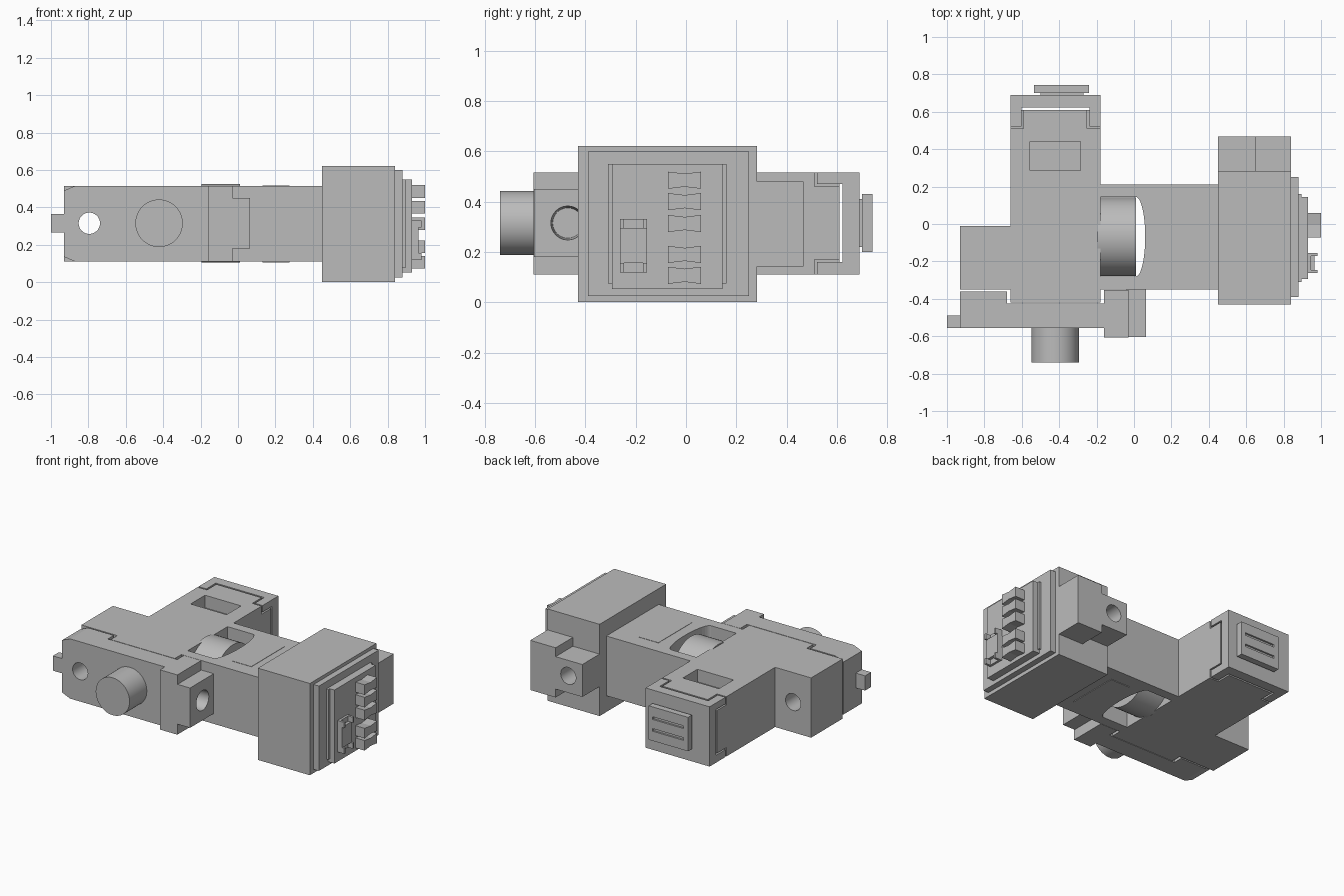
import bpy, bmesh, math
from mathutils import Matrix, Vector

cube = bpy.data.objects.get("Cube")
if cube:
    bpy.data.objects.remove(cube, do_unlink=True)

grey = bpy.data.materials.new("plain grey")
grey.use_nodes = True
colour = (0.5, 0.5, 0.5, 1)
grey.diffuse_color = colour
grey.node_tree.nodes["Principled BSDF"].inputs["Base Color"].default_value = colour

MID = 0.315            # height of the centre line
LOW, TOP = 0.11, 0.515  # underside and top of the main body


def finish(name, bm):
    bmesh.ops.recalc_face_normals(bm, faces=bm.faces)
    mesh = bpy.data.meshes.new(name)
    bm.to_mesh(mesh)
    bm.free()
    mesh.materials.append(grey)
    obj = bpy.data.objects.new(name, mesh)
    bpy.context.collection.objects.link(obj)
    return obj


def box(name, x, y, z):
    bm = bmesh.new()
    bmesh.ops.create_cube(bm, size=1)
    for v in bm.verts:
        for i, (lo, hi) in enumerate((x, y, z)):
            v.co[i] = lo if v.co[i] < 0 else hi
    return finish(name, bm)


def prism(name, points, axis, lo, hi):
    """Extrude a 2D outline along x, y or z."""
    bm = bmesh.new()
    verts = []
    for a, b in points:
        co = [a, b]
        co.insert("xyz".index(axis), lo)
        verts.append(bm.verts.new(co))
    face = bm.faces.new(verts)
    new = bmesh.ops.extrude_face_region(bm, geom=[face])["geom"]
    step = Vector([hi - lo if a == axis else 0 for a in "xyz"])
    bmesh.ops.translate(bm, vec=step, verts=[g for g in new if isinstance(g, bmesh.types.BMVert)])
    return finish(name, bm)


def cylinder(name, centre, radius, depth, axis, end_radius=None):
    """Cylinder along x or y, with smooth sides and flat ends."""
    bm = bmesh.new()
    turn = Matrix.Rotation(math.pi / 2, 4, "Y" if axis == "x" else "X")
    bmesh.ops.create_cone(bm, cap_ends=True, segments=48, radius1=radius,
                          radius2=end_radius or radius, depth=depth,
                          matrix=Matrix.Translation(centre) @ turn)
    for f in bm.faces:
        f.smooth = len(f.verts) == 4
    for e in bm.edges:
        e.smooth = all(len(f.verts) == 4 for f in e.link_faces)
    return finish(name, bm)


def cut(obj, cutter):
    cutter.hide_render = True
    mod = obj.modifiers.new("cut", "BOOLEAN")
    mod.operation = "DIFFERENCE"
    mod.solver = "EXACT"
    mod.object = cutter
    bpy.context.view_layer.objects.active = obj
    bpy.ops.object.modifier_apply(modifier=mod.name)
    bpy.data.objects.remove(cutter, do_unlink=True)


# Main trunk running front to back, with a pocket in its top
trunk = box("trunk", (-0.66, -0.18), (-0.42, 0.51), (LOW, TOP))
cut(trunk, box("pocket_cutter", (-0.555, -0.285), (0.285, 0.44), (0.43, 0.6)))
box("trunk_end_tall", (-0.59, -0.25), (0.5, 0.61), (LOW, TOP))
box("trunk_end_wide", (-0.66, -0.18), (0.5, 0.61), (0.17, 0.46))

# Rear cap with four corner posts clasping the trunk end
box("rear_cap", (-0.66, -0.18), (0.622, 0.69), (LOW, TOP))
for x in ((-0.66, -0.602), (-0.238, -0.18)):
    for z in ((LOW, 0.16), (0.47, TOP)):
        box("cap_post", x, (0.52, 0.63), z)

# Rear plug with two slots
box("plug_neck", (-0.5, -0.27), (0.68, 0.71), (0.22, 0.41))
plug = box("rear_plug", (-0.535, -0.24), (0.7, 0.742), (0.2, 0.43))
for z in (0.265, 0.345):
    cut(plug, box("slot_cutter", (-0.5, -0.27), (0.73, 0.8), (z, z + 0.018)))

# Side arm with a curved through opening for the drum
arm = box("side_arm", (-0.18, 0.46), (-0.35, 0.21), (LOW, TOP))
arc = [(0.01 + 0.05 * math.cos(t), -0.068 + 0.213 * math.sin(t))
       for t in [math.radians(-90 + 10 * i) for i in range(19)]]
opening = [(-0.3, -0.281)] + arc + [(-0.3, 0.145)]
cut(arm, prism("opening_cutter", opening, "z", 0, 0.7))
cylinder("drum", (-0.0925, -0.068, MID), 0.21, 0.205, "x")
for z in ((LOW - 0.004, LOW + 0.01), (TOP - 0.01, TOP + 0.002)):
    box("arm_panel", (0.13, 0.275), (-0.25, 0.11), z)

# Left-hand hinge block and the front cover ear, drilled through together
hinge = box("hinge_block", (-0.93, -0.65), (-0.35, -0.012), (LOW, TOP))
outline = [(-0.93, LOW + 0.025), (-0.87, LOW), (-0.15, LOW),
           (-0.15, TOP), (-0.87, TOP), (-0.93, TOP - 0.025)]
cover = prism("front_cover", outline, "y", -0.555, -0.424)
ear_outline = [(min(x, -0.68), z) for x, z in outline]
ear = prism("cover_ear", ear_outline, "y", -0.43, -0.36)
for part in (hinge, cover, ear):
    cut(part, cylinder("bore_cutter", (-0.795, -0.3, MID), 0.057, 1, "y"))
box("cover_tab", (-1, -0.92), (-0.555, -0.49), (0.265, 0.365))
cylinder("front_knob", (-0.422, -0.64, MID), 0.127, 0.2, "y")

# Front clamp and drilled lug
clamp = box("front_clamp", (-0.16, -0.03), (-0.607, -0.352), (LOW, TOP))
lug = box("clamp_lug", (-0.04, 0.063), (-0.604, -0.345), (0.18, 0.45))
for part in (clamp, lug):
    cut(part, cylinder("lug_cutter", (0.02, -0.47, MID), 0.06, 0.2, "x", 0.07))

# Big head block, stepped outwards
box("head_block", (0.45, 0.84), (-0.43, 0.283), (0, 0.622))
box("head_plate", (0.83, 0.88), (-0.39, 0.25), (0.025, 0.6))
box("head_panel_base", (0.87, 0.895), (-0.31, 0.16), (0.075, 0.55))
box("head_panel", (0.87, 0.93), (-0.295, 0.145), (0.052, 0.55))

# Rear stub on the head with a drilled knuckle
box("head_stub", (0.65, 0.84), (0.27, 0.468), (0.143, 0.48))
knuckle = box("head_knuckle", (0.45, 0.66), (0.27, 0.468), (0.2, 0.42))
cut(knuckle, cylinder("knuckle_cutter", (0.555, 0.4, MID), 0.057, 0.22, "y"))

# Row of waisted clips on the panel
for z in (0.485, 0.4, 0.313, 0.19, 0.107):
    waist = [(-0.072, z - 0.034), (-0.005, z - 0.026), (0.06, z - 0.034),
             (0.06, z + 0.034), (-0.005, z + 0.026), (-0.072, z + 0.034)]
    prism("contact_clip", waist, "x", 0.92, 1.0)

# Small latch with a cap at each end
box("latch_body", (0.92, 0.965), (-0.262, -0.155), (0.155, 0.295))
for z in (0.118, 0.293):
    box("latch_rail", (0.92, 0.945), (-0.25, -0.165), (z, z + 0.038))
    for y in (-0.262, -0.17):
        box("latch_cap", (0.92, 0.98), (y, y + 0.015), (z, z + 0.038))
